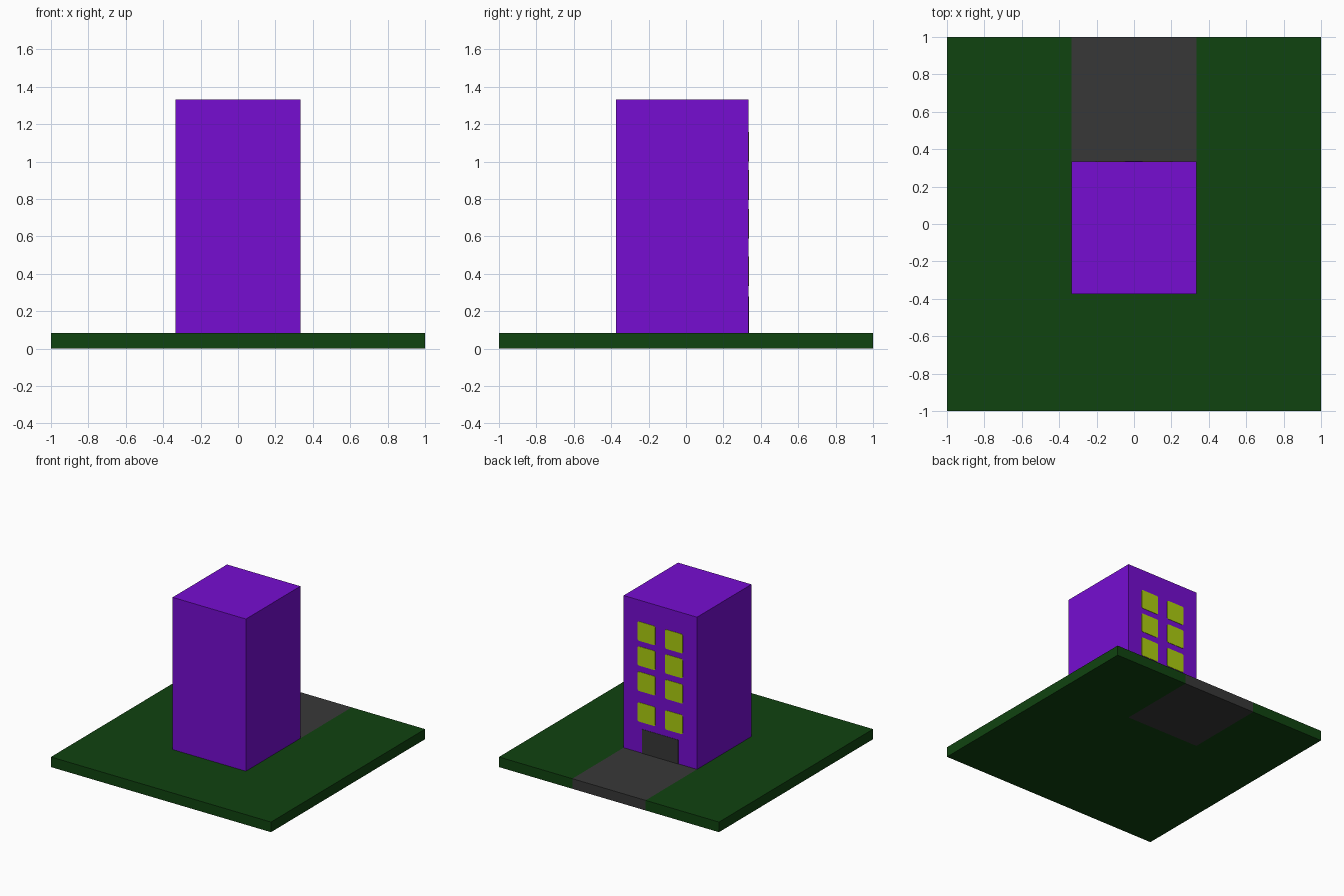
import bpy, bmesh
from mathutils import Matrix, Vector

if "Cube" in bpy.data.objects:
    bpy.data.objects.remove(bpy.data.objects["Cube"])

THIRD = 1 / 3
BASE_TOP = 0.083
WALL_Y = THIRD      # wall that carries the door and windows


def material(name, rgb):
    m = bpy.data.materials.new(name)
    m.diffuse_color = (*rgb, 1)
    m.use_nodes = True
    m.node_tree.nodes["Principled BSDF"].inputs["Base Color"].default_value = m.diffuse_color
    return m


grass = material("grass_green", (0.005, 0.056, 0.005))
paving = material("dark_grey", (0.039, 0.039, 0.039))
purple = material("wall_purple", (0.18, 0.004, 0.64))
yellow = material("window_yellow", (0.41, 0.61, 0.005))


def finish(name, bm, *mats):
    bmesh.ops.recalc_face_normals(bm, faces=bm.faces)
    mesh = bpy.data.meshes.new(name)
    bm.to_mesh(mesh)
    bm.free()
    for m in mats:
        mesh.materials.append(m)
    obj = bpy.data.objects.new(name, mesh)
    bpy.context.collection.objects.link(obj)
    return obj


def box(lo, hi):
    lo, hi = Vector(lo), Vector(hi)
    bm = bmesh.new()
    bmesh.ops.create_cube(bm, size=1, matrix=Matrix.Translation((lo + hi) / 2)
                          @ Matrix.Diagonal((*(hi - lo), 1)))
    return bm


# Ground slab cut into thirds, with the back middle cell as the path
bm = box((-1, -1, 0), (1, 1, BASE_TOP))
for co, no in (((-THIRD, 0, 0), (1, 0, 0)), ((THIRD, 0, 0), (1, 0, 0)),
               ((0, THIRD, 0), (0, 1, 0))):
    bmesh.ops.bisect_plane(bm, geom=bm.verts[:] + bm.edges[:] + bm.faces[:],
                           plane_co=co, plane_no=no)
for f in bm.faces:
    c = f.calc_center_median()
    f.material_index = int(abs(c.x) < THIRD and c.y > THIRD)
finish("ground", bm, grass, paving)

# Tower
finish("tower", box((-THIRD, -0.373, BASE_TOP), (THIRD, WALL_Y, 4 * THIRD)), purple)

# Door plate
finish("door", box((-0.165, WALL_Y - 0.004, BASE_TOP),
                   (0.165, WALL_Y + 0.003, 0.28)), paving)

# Windows: four rows of two plates with slightly rounded corners
for row, z in enumerate((0.415, 0.667, 0.875, 1.079)):
    for side, x in (("left", -0.125), ("right", 0.125)):
        bm = box((x - 0.08, WALL_Y - 0.004, z - 0.079),
                 (x + 0.08, WALL_Y + 0.003, z + 0.079))
        corners = [e for e in bm.edges
                   if abs(e.verts[0].co.y - e.verts[1].co.y) > 0.001]
        bmesh.ops.bevel(bm, geom=corners, offset=0.012, segments=2,
                        profile=0.5, affect='EDGES')
        finish(f"window_{side}_{row + 1}", bm, yellow)
